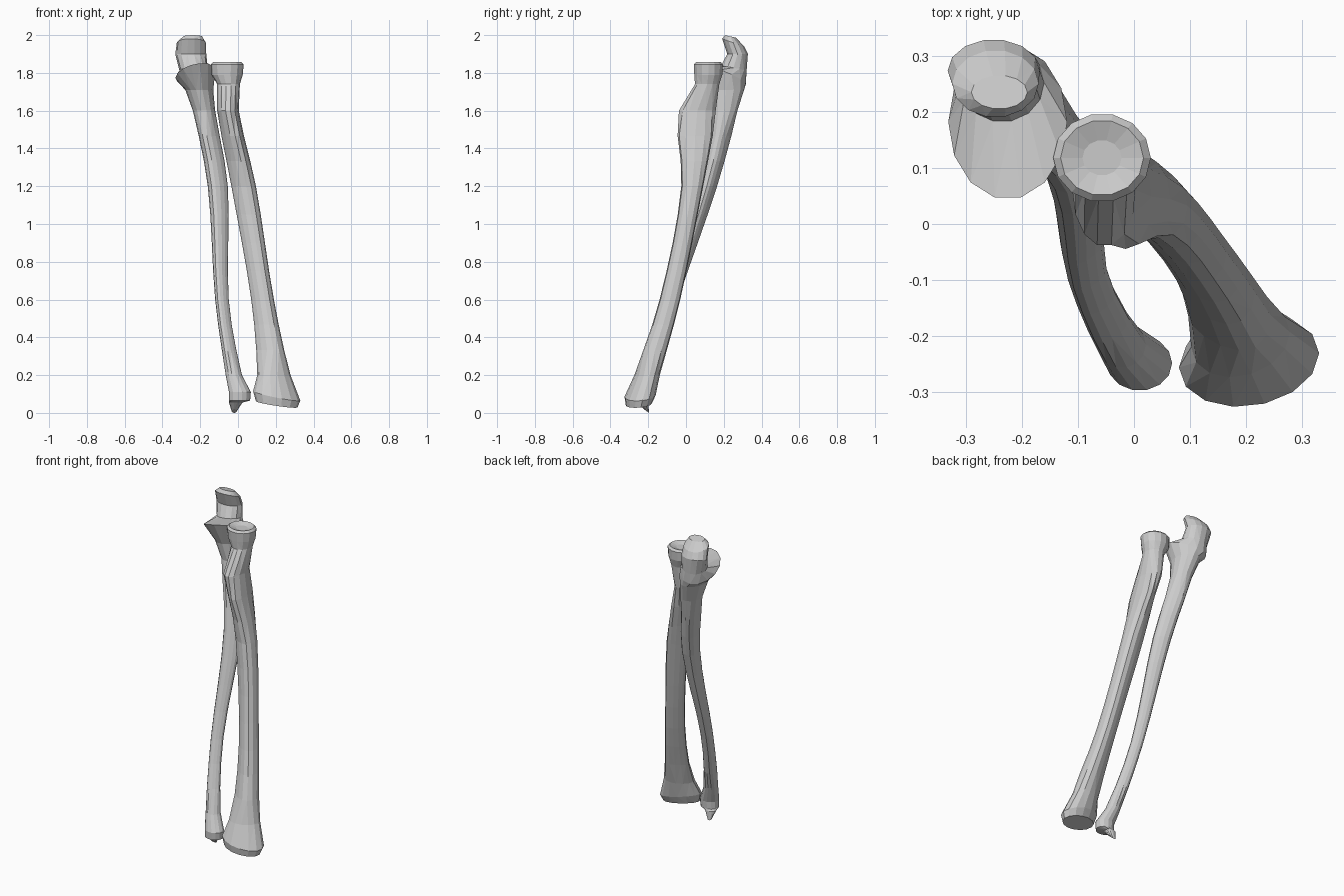
import bpy, bmesh
from math import sin, cos, pi

if "Cube" in bpy.data.objects:
    bpy.data.objects.remove(bpy.data.objects["Cube"])

SIDES = 14


def fill_shaft(keys):
    """Add in-between sections along the long gaps, following a smooth curve."""
    def slope(i, c):
        a, b = keys[max(i - 1, 0)], keys[min(i + 1, len(keys) - 1)]
        return (b[c] - a[c]) / (b[0] - a[0])

    out = []
    for i, (p, q) in enumerate(zip(keys, keys[1:])):
        gap = q[0] - p[0]
        n = max(1, round(gap / 0.15))
        out.append(p)
        for s in range(1, n):
            t = s / n
            h = t * t * (3 - 2 * t)
            row = [p[0] + gap * t]
            for c in range(1, 5):
                row.append(p[c] + (q[c] - p[c]) * h + gap * t * (1 - t)
                           * ((1 - t) * slope(i, c) - t * slope(i + 1, c)))
            out.append(row)
    return out + [keys[-1]]


def bone(name, keys, crest, tilts={}, dish=0):
    """Loft sections (z, x, y, half width, half depth) into a closed bone.
    crest = side of the sharp edge facing the other bone; tilts = slope by z."""
    rings = fill_shaft(keys)
    if dish:  # shallow hollow joint surface on top
        z, x, y, rx, ry = keys[-1]
        rings += [(z + dish, x, y, rx * .85, ry * .85), (z, x, y, rx * .4, ry * .4)]
    bm = bmesh.new()
    loops = []
    for z, x, y, rx, ry in rings:
        k = 0.35 * crest if 0.3 < z < 1.55 else 0
        tx, ty, skew = tilts.get(z, (0, 0, 0))
        loop = []
        for i in range(SIDES):
            t = 2 * pi * i / SIDES
            u, v = rx * cos(t), ry * sin(t) * (1 - k * cos(t))
            loop.append(bm.verts.new((x + u, y + v + skew * u, z + tx * u + ty * v)))
        loops.append(loop)
    for lo, hi in zip(loops, loops[1:]):
        for i in range(SIDES):
            j = (i + 1) % SIDES
            bm.faces.new((lo[i], lo[j], hi[j], hi[i]))
    bm.faces.new(loops[0])
    bm.faces.new(loops[-1])
    bmesh.ops.triangulate(bm, faces=bm.faces[:])
    bmesh.ops.recalc_face_normals(bm, faces=bm.faces[:])
    me = bpy.data.meshes.new(name)
    bm.to_mesh(me)
    bm.free()
    bpy.context.collection.objects.link(bpy.data.objects.new(name, me))


# Ulna: styloid tip, shaft, forward ledge, hooked upper end
bone("ulna", [
    (.01, -.02, -.21, .014, .014),
    (.055, -.012, -.228, .036, .03),
    (.065, .008, -.248, .056, .047),
    (.11, .01, -.248, .058, .049),
    (.2, -.022, -.215, .043, .042),
    (.6, -.085, -.08, .036, .036),
    (1.2, -.107, .11, .053, .052),
    (1.6, -.18, .202, .059, .072),
    (1.71, -.205, .21, .074, .1),
    (1.795, -.225, .182, .106, .138),
    (1.82, -.235, .252, .075, .07),
    (1.9, -.25, .273, .082, .056),
    (1.96, -.247, .25, .077, .06),
    (1.993, -.24, .235, .05, .03),
], 1, tilts={.01: (0, -.7, 0), 1.795: (.2, -.38, 0), 1.82: (.1, -.2, 0),
             1.96: (0, -.35, 0), 1.993: (0, -.22, 0)})

# Radius: flared wrist end, bowed shaft, front bump, dished round head
bone("radius", [
    (.045, .205, -.25, .11, .068),
    (.09, .205, -.243, .125, .082),
    (.2, .19, -.206, .088, .066),
    (.6, .13, -.085, .06, .052),
    (1.2, .03, .033, .065, .055),
    (1.6, -.053, .06, .057, .1),
    (1.74, -.05, .112, .06, .066),
    (1.79, -.057, .118, .082, .076),
    (1.845, -.057, .118, .087, .079),
], -1, tilts={.045: (-.15, .12, .1), .09: (-.2, .12, .1), .2: (0, 0, .15)}, dish=.012)
